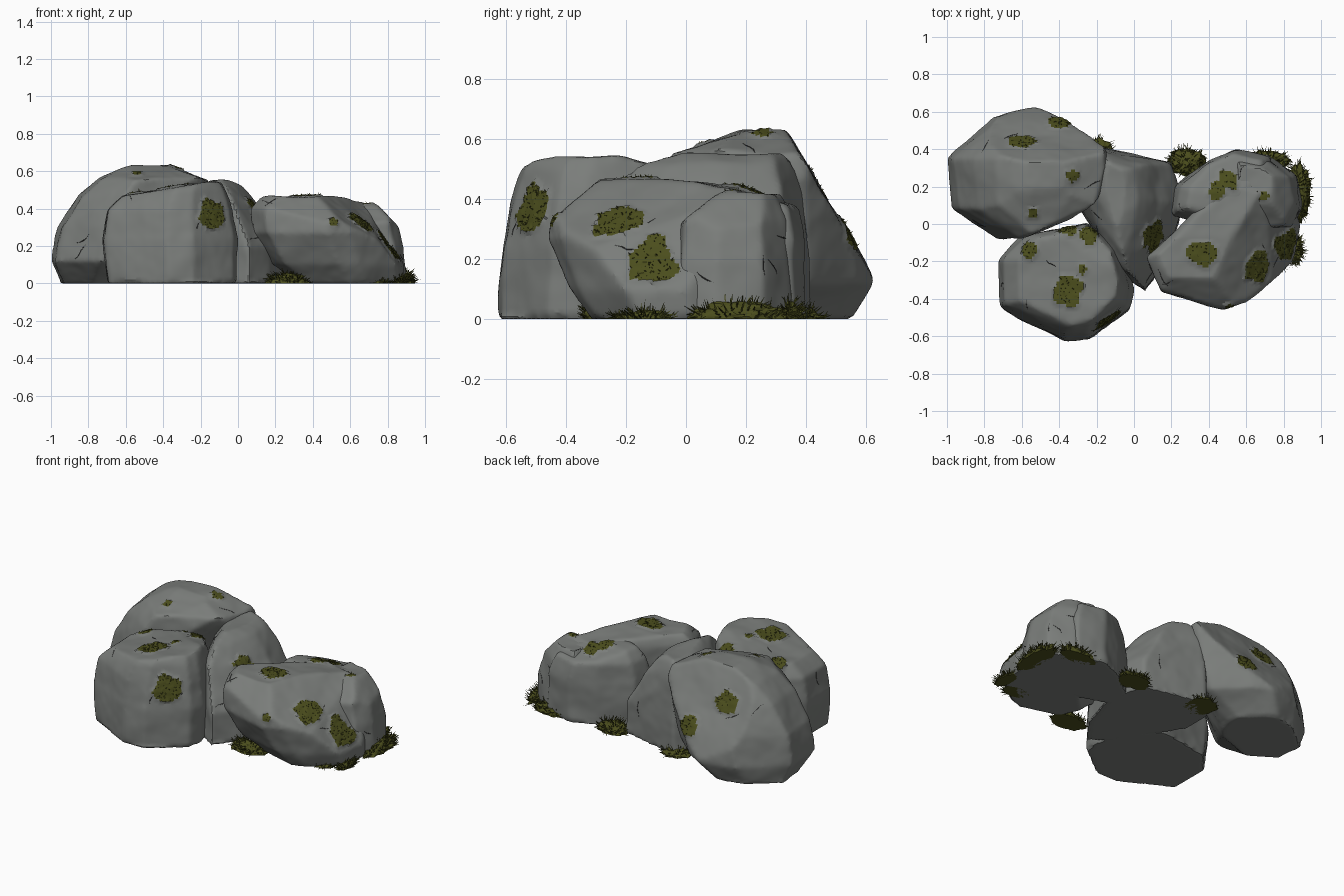
import bpy
import bmesh
import math
import random
from mathutils import Vector, noise
from mathutils.bvhtree import BVHTree

random.seed(7)
if "Cube" in bpy.data.objects:
    bpy.data.objects.remove(bpy.data.objects["Cube"])


def material(name, colour):
    mat = bpy.data.materials.new(name)
    mat.use_nodes = True
    mat.diffuse_color = (*colour, 1)
    bsdf = next(n for n in mat.node_tree.nodes if n.type == "BSDF_PRINCIPLED")
    bsdf.inputs["Base Color"].default_value = (*colour, 1)
    return mat


ROCK = material("grey rock", (0.195, 0.205, 0.195))
MOSS = material("moss green", (0.07, 0.075, 0.012))
DARK_MOSS = material("dark moss", (0.04, 0.044, 0.008))
CRACK = material("crack grey", (0.04, 0.04, 0.04))

blades = []   # (root, direction, length) of every moss blade
cracks = []   # polylines lying on the rock surfaces


def add_object(name, data, mats):
    for mat in mats:
        data.materials.append(mat)
    ob = bpy.data.objects.new(name, data)
    bpy.context.collection.objects.link(ob)
    bpy.ops.object.select_all(action="DESELECT")
    ob.select_set(True)
    bpy.context.view_layer.objects.active = ob
    return ob


def to_mesh(name, bm):
    mesh = bpy.data.meshes.new(name)
    bm.to_mesh(mesh)
    bm.free()
    return mesh


def random_vector():
    return Vector([random.uniform(-1, 1) for _ in range(3)])


def hull(points):
    bm = bmesh.new()
    for p in points:
        bm.verts.new(p)
    bmesh.ops.convex_hull(bm, input=bm.verts)
    bmesh.ops.delete(bm, geom=[v for v in bm.verts if not v.link_faces], context="VERTS")
    return bm


def boulder(name, outline, levels, facets, spots):
    """Loft an outline through (z, scale x, scale y, shift x, shift y) levels,
    slice flat facets given as (point, normal), then weather and grow moss."""
    cx = sum(p[0] for p in outline) / len(outline)
    cy = sum(p[1] for p in outline) / len(outline)
    bm = hull([(cx + (x - cx) * sx + dx, cy + (y - cy) * sy + dy, z)
               for z, sx, sy, dx, dy in levels for x, y in outline])
    for point, normal in facets:
        bmesh.ops.bisect_plane(bm, geom=bm.verts[:] + bm.edges[:] + bm.faces[:],
                               plane_co=point, plane_no=normal, clear_outer=True)
        points = [v.co.copy() for v in bm.verts]
        bm.free()
        bm = hull(points)
    ob = add_object(name, to_mesh(name, bm), [ROCK, MOSS])
    remesh = ob.modifiers.new("even_mesh", "REMESH")
    remesh.mode = "VOXEL"
    remesh.voxel_size = 0.015
    soften = ob.modifiers.new("soften", "SMOOTH")
    soften.iterations = 4
    for mod in ("even_mesh", "soften"):
        bpy.ops.object.modifier_apply(modifier=mod)

    # Gentle weathering
    bm = bmesh.new()
    bm.from_mesh(ob.data)
    for v in bm.verts:
        if v.co.z > 0.01:
            v.co += v.normal * (noise.noise(v.co * 6) * 0.01 + noise.noise(v.co * 17) * 0.002)
        v.co.z = max(v.co.z, 0)
    bm.normal_update()
    tree = BVHTree.FromBMesh(bm)

    # Moss patches as raised faces with short blades
    mossy = set()
    for x, y, z, radius in spots:
        centre = tree.find_nearest(Vector((x, y, z)))[0]
        for f in bm.faces:
            mid = f.calc_center_median()
            if (mid - centre).length < radius * (1 + 0.5 * noise.noise(mid * 14)):
                f.material_index = 1
                mossy.add(f)
    for f in mossy:
        if random.random() < 0.7:
            blades.append((f.calc_center_median() + random_vector() * 0.006,
                           f.normal + random_vector(), random.uniform(0.008, 0.018)))
    for v in {v for f in mossy for v in f.verts}:
        v.co += v.normal * random.uniform(0.003, 0.01)

    # Short wandering cracks
    upper = [v for v in bm.verts if v.co.z > 0.12]
    for _ in range(7):
        start = random.choice(upper)
        p, heading = start.co.copy(), random_vector().cross(start.normal).normalized()
        line = [p]
        for _ in range(random.randint(3, 5)):
            heading = (heading + random_vector() * 0.4).normalized()
            p = tree.find_nearest(p + heading * 0.025)[0]
            line.append(p)
        cracks.append(line)
    bm.to_mesh(ob.data)
    bm.free()
    bpy.ops.object.shade_smooth_by_angle(angle=math.radians(28))


# Boulders
boulder("back_boulder",
        [(-1, .35), (-.72, .57), (-.47, .63), (-.35, .57), (-.16, .4), (-.15, .3),
         (-.22, .08), (-.7, -.08), (-.97, .08)],
        [(0, .6, .65, -.14, .03), (.12, .9, 1, -.05, 0), (.3, .93, 1, .0, 0),
         (.47, .84, 1, .07, 0), (.565, .7, .93, .11, 0), (.63, .42, .5, .14, .01)],
        [((0, .37, .57), (0, .86, .51)), ((0, .1, .6), (0, -.3, .95)),
         ((-.3, 0, .605), (.35, 0, .93)), ((-.33, .33, .05), (.63, -.63, -.43))],
        [(-.59, .45, .45, .07), (-.4, .54, .28, .06), (-.32, .26, .62, .035),
         (-.54, .06, .58, .025)])
boulder("front_boulder",
        [(-.73, -.2), (-.72, -.46), (-.38, -.63), (-.24, -.62), (-.02, -.46), (0, -.36),
         (-.07, -.14), (-.25, 0), (-.6, -.06)],
        [(0, .95, 1, .01, 0), (.24, 1, .98, 0, .01), (.39, .92, .92, 0, .02),
         (.5, .72, .84, .03, .03), (.545, .56, .72, .06, .04)],
        [((-.55, 0, .48), (-.16, 0, 1)), ((0, -.1, .515), (0, .25, 1))],
        [(-.56, -.14, .48, .05), (-.35, -.36, .53, .08), (-.28, -.25, .54, .025),
         (-.15, -.48, .36, .09), (-.35, -.02, .46, .05), (-.24, -.06, .48, .05)])
boulder("middle_boulder",
        [(-.3, .3), (-.2, .42), (-.02, .34), (.2, .33), (.27, .1), (.18, -.2), (.06, -.36),
         (-.05, -.29), (-.3, .1)],
        [(0, 1, 1, 0, 0), (.2, .97, .98, 0, 0), (.43, .63, .84, -.06, .03),
         (.52, .38, .66, -.07, .05), (.555, .2, .46, -.08, .09)],
        [], [(.12, -.07, .38, .09)])
boulder("low_boulder",
        [(.06, -.18), (.15, -.37), (.48, -.46), (.6, -.42), (.83, -.24), (.87, -.02),
         (.78, .2), (.62, .26), (.5, .22), (.3, .02)],
        [(0, .72, .74, .11, .05), (.1, .88, .87, .06, .02), (.27, 1, 1, 0, 0),
         (.4, .95, .95, -.02, 0), (.465, .72, .75, -.06, 0)],
        [((.64, -.22, .335), (.56, -.25, .79)), ((.8, -.11, .2), (.8, -.15, .55)),
         ((0, -.33, .43), (0, -.66, .75)), ((0, .02, .455), (0, .12, 1))],
        [(.36, -.15, .47, .07), (.64, -.22, .32, .085), (.8, -.11, .18, .085),
         (.51, -.42, .32, .025)])
boulder("low_side_boulder",
        [(.52, .05), (.64, -.05), (.85, -.02), (.9, .1), (.88, .26), (.74, .35), (.55, .38)],
        [(0, 1, 1, 0, 0), (.2, .98, .98, -.01, 0), (.33, .9, .92, -.03, 0),
         (.42, .65, .75, -.05, 0)],
        [((.81, 0, .35), (.7, 0, .7)), ((0, .05, .375), (0, -.6, .8))],
        [(.69, .15, .42, .03)])
boulder("low_back_boulder",
        [(.2, .05), (.22, .2), (.4, .34), (.55, .4), (.73, .36), (.77, .2), (.5, -.05)],
        [(0, 1, 1, 0, 0), (.26, 1, 1, 0, 0), (.38, .86, .86, -.01, 0),
         (.44, .62, .62, -.02, -.02)],
        [((.6, 0, .43), (.35, 0, .93)), ((0, .2, .43), (0, .3, .95))],
        [(.45, .18, .44, .05), (.5, .24, .43, .05)])

# Ground moss: lumpy cushions hugging the foot of the rocks
bm = bmesh.new()
for x, y, rx, ry, h in [(.28, .33, .1, .07, .05), (.71, .34, .12, .05, .06),
                        (.88, .17, .06, .15, .06), (.86, -.13, .04, .08, .03),
                        (.27, -.27, .11, .07, .05), (.73, -.2, .08, .05, .02),
                        (-.2, .36, .09, .09, .04)]:
    for v in bmesh.ops.create_icosphere(bm, subdivisions=4, radius=1)["verts"]:
        n = v.co.copy()
        lump = 1 + 0.25 * noise.noise(n * 3 + Vector((x, y, 0)) * 9)
        v.co = Vector((x + n.x * rx * lump, y + n.y * ry * lump, max(0, n.z * h * lump)))
        if n.z > 0 and random.random() < 0.4:
            lean = Vector((n.x, n.y, n.z * 0.6 + 0.3)) + random_vector() * 0.5
            blades.append((v.co.copy(), lean, random.uniform(0.02, 0.042)))
add_object("ground_moss", to_mesh("ground_moss", bm), [MOSS])

# Moss blades: slim three-sided spikes
bm = bmesh.new()
for root, lean, length in blades:
    lean = lean.normalized()
    side = lean.orthogonal().normalized() * 0.0035
    other = lean.cross(side)
    ring = [side, other * 0.87 - side * 0.5, other * -0.87 - side * 0.5]
    base = [bm.verts.new(root + r) for r in ring]
    point = bm.verts.new(root + lean * length)
    shade = random.random() < 0.3
    for i in range(3):
        bm.faces.new((base[i], base[(i + 1) % 3], point)).material_index = shade
for v in bm.verts:
    v.co.z = max(v.co.z, 0)
add_object("moss_blades", to_mesh("moss_blades", bm), [MOSS, DARK_MOSS])

# Cracks: hair-thin tapered lines
curve = bpy.data.curves.new("rock_cracks", "CURVE")
curve.dimensions = "3D"
curve.bevel_depth = 0.002
curve.bevel_resolution = 0
for line in cracks:
    spline = curve.splines.new("POLY")
    spline.points.add(len(line) - 1)
    for i, p in enumerate(line):
        spline.points[i].co = (*p, 1)
        spline.points[i].radius = 0.2 + math.sin(math.pi * i / (len(line) - 1))
add_object("rock_cracks", curve, [CRACK])
bpy.ops.object.convert(target="MESH")
